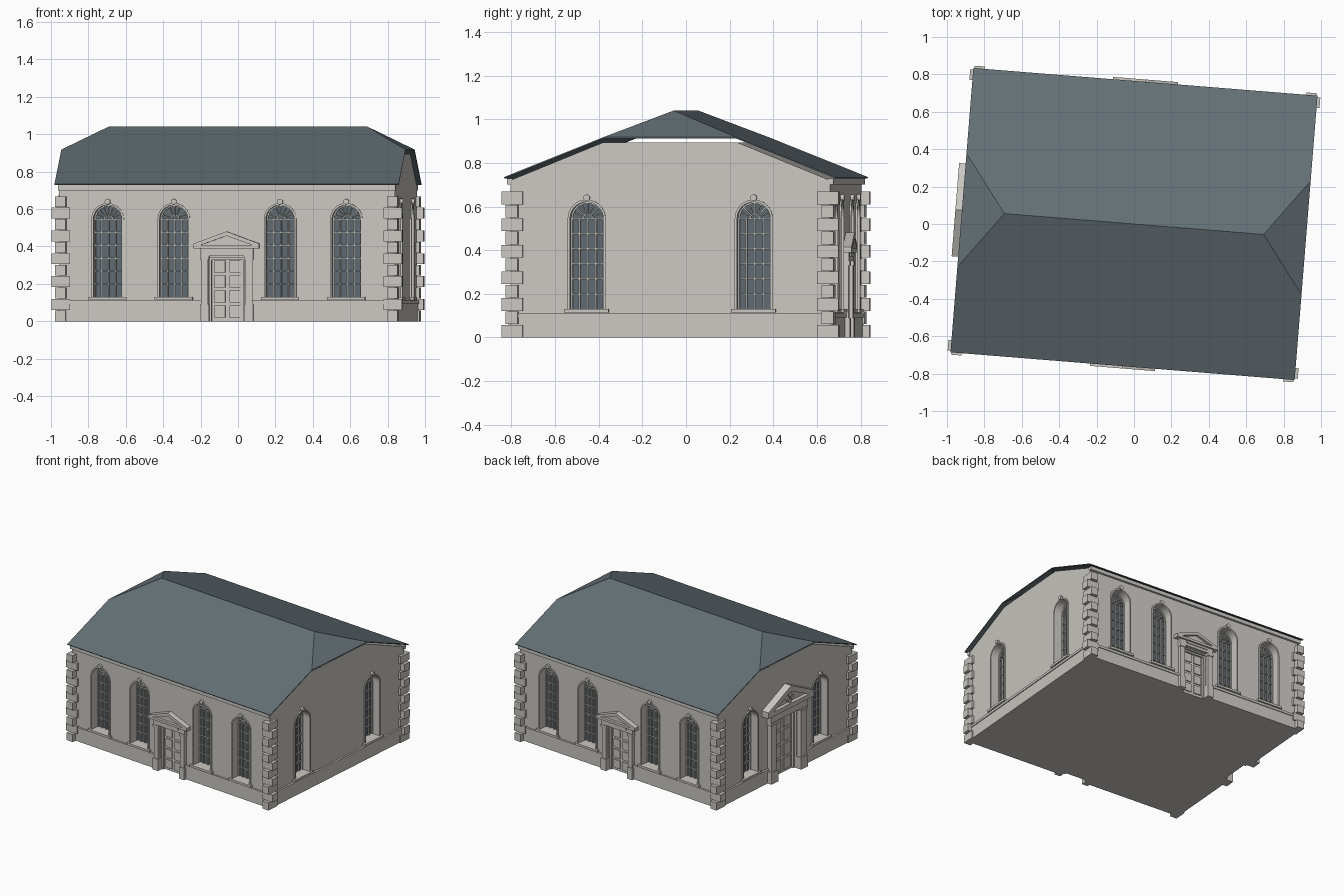
import bpy, bmesh
from math import pi, sin, cos, radians
from mathutils import Matrix, Vector

if "Cube" in bpy.data.objects:
    bpy.data.objects.remove(bpy.data.objects["Cube"])


def material(name, rgb):
    m = bpy.data.materials.new(name)
    m.use_nodes = True
    m.diffuse_color = (*rgb, 1)
    m.node_tree.nodes["Principled BSDF"].inputs["Base Color"].default_value = (*rgb, 1)
    return m


STONE = material("pale_stone", (0.60, 0.58, 0.54))
SLATE = material("blue_grey_slate", (0.127, 0.162, 0.181))
GLASS = material("window_glass", (0.115, 0.145, 0.165))

TURN = Matrix.Rotation(radians(-4.6), 4, "Z")
WX, WY = 0.90, 0.735          # half size of the walls


def frame(angle, dist):
    """Wall frame: x along the wall, -y outwards, origin on the wall face."""
    return TURN @ Matrix.Rotation(radians(angle), 4, "Z") @ Matrix.Translation((0, -dist, 0))


WALLS = {"front": frame(0, WY), "left": frame(90, WX),
         "back": frame(180, WY), "right": frame(270, WX)}


def prism(bm, M, pts, y0, y1):
    """Extrude an (x, z) outline from depth y0 to y1."""
    a = [bm.verts.new(M @ Vector((x, y0, z))) for x, z in pts]
    b = [bm.verts.new(M @ Vector((x, y1, z))) for x, z in pts]
    bm.faces.new(a)
    bm.faces.new(b[::-1])
    for i in range(len(pts)):
        j = (i + 1) % len(pts)
        bm.faces.new((a[j], a[i], b[i], b[j]))


def box(bm, M, x0, x1, y0, y1, z0, z1):
    prism(bm, M, [(x0, z0), (x1, z0), (x1, z1), (x0, z1)], y0, y1)


def bar(bm, M, p, q, w, y0, y1):
    p, q = Vector(p), Vector(q)
    n = (q - p).orthogonal().normalized() * w / 2
    prism(bm, M, [p - n, q - n, q + n, p + n], y0, y1)


def band(bm, M, outer, inner, y0, y1):
    for i in range(len(outer) - 1):
        prism(bm, M, [outer[i], outer[i + 1], inner[i + 1], inner[i]], y0, y1)


def arc(r, zc, n=16):
    return [(r * cos(pi * i / n), zc + r * sin(pi * i / n)) for i in range(n + 1)]


def arch(r, z0, zc):
    return [(r, z0)] + arc(r, zc) + [(-r, z0)]


def finish(name, bm, mat):
    bmesh.ops.recalc_face_normals(bm, faces=bm.faces)
    me = bpy.data.meshes.new(name)
    bm.to_mesh(me)
    bm.free()
    me.materials.append(mat)
    ob = bpy.data.objects.new(name, me)
    bpy.context.scene.collection.objects.link(ob)
    return ob


SILL, SPRING, RAD = 0.13, 0.545, 0.076


def window(name, M):
    # Glass
    bm = bmesh.new()
    prism(bm, M, arch(RAD, SILL, SPRING), 0.066, 0.075)
    finish(name + "_glass", bm, GLASS)
    # Glazing bars with a fan head
    bm = bmesh.new()
    y0, y1 = 0.055, 0.067
    for i in (-1, 0, 1):
        bar(bm, M, (i * RAD / 2, SILL), (i * RAD / 2, SPRING), 0.007, y0, y1)
    for i in range(1, 7):
        z = SILL + (SPRING - SILL) * i / 6
        bar(bm, M, (-RAD, z), (RAD, z), 0.007, y0 + 0.001, y1)
    for i in range(1, 8):
        d = Vector((cos(pi * i / 8), sin(pi * i / 8)))
        c = Vector((0, SPRING))
        bar(bm, M, c + d * 0.02, c + d * RAD, 0.005, y0, y1)
    band(bm, M, arc(0.024, SPRING), arc(0.018, SPRING), y0, y1)
    band(bm, M, arch(RAD, SILL, SPRING), arch(RAD - 0.007, SILL, SPRING), y0, y1)
    finish(name + "_bars", bm, STONE)
    # Architrave, sill and round keystone
    bm = bmesh.new()
    band(bm, M, arch(RAD + 0.011, SILL, SPRING), arch(RAD, SILL, SPRING), -0.008, 0.005)
    box(bm, M, -0.102, 0.102, -0.022, 0.01, SILL - 0.016, SILL + 0.001)
    prism(bm, M, [(x, z + 0.64) for x, z in arc(0.015, 0)[:-1] + [(-x, -z) for x, z in arc(0.015, 0)[:-1]]],
          -0.016, 0.005)
    finish(name + "_surround", bm, STONE)


def door(name, M, w, jamb, top, half, base, apex, out, ornate):
    """w: opening half width, jamb: outer half width, half: pediment half width."""
    # Panelled leaf
    bm = bmesh.new()
    box(bm, M, -w, w, 0.03, 0.045, 0, top)
    rows = 4
    step = (top - 0.02) / rows
    for r in range(rows):
        for s in (-1, 1):
            box(bm, M, *sorted((s * w * 0.12, s * w * 0.75)), 0.022, 0.035,
                0.02 + r * step, 0.02 + (r + 0.8) * step)
    band(bm, M, [(w, 0), (w, top), (-w, top), (-w, 0)],
         [(w * .88, 0), (w * .88, top - .012), (-w * .88, top - .012), (-w * .88, 0)], 0.015, 0.035)
    finish(name + "_leaf", bm, STONE)
    # Pilasters, entablature and pediment
    bm = bmesh.new()
    for s in (-1, 1):
        m = s * (w + jamb) / 2
        h = (jamb - w) / 2
        box(bm, M, m - h * 0.8, m + h * 0.8, -out * 0.6, 0.01, 0, top + 0.01)
        box(bm, M, m - h, m + h, -out * 0.75, 0.01, 0, 0.09)
        box(bm, M, m - h, m + h, -out * 0.75, 0.01, top - 0.01, top + 0.01)
    box(bm, M, -jamb, jamb, -out * 0.65, 0.01, top + 0.01, base)
    t = (apex - base) * 0.2
    box(bm, M, -half, half, -out, 0.01, base, base + t)
    prism(bm, M, [(-half, base + t), (half, base + t), (0, apex - 0.01)], -out * 0.5, 0.01)
    for s in (-1, 1):
        prism(bm, M, [(s * half, base + t), (s * half, base + 1.4 * t), (0, apex),
                      (0, apex - 1.3 * t), (s * half * 0.78, base + t)], -out, 0.01)
    if ornate:
        for i in range(4):
            a = pi * i / 2
            c = Vector((0.024 * cos(a), base + 0.075 + 0.024 * sin(a)))
            prism(bm, M, [(c.x + 0.016 * cos(k * pi / 6), c.y + 0.016 * sin(k * pi / 6))
                          for k in range(12)], -out * 0.85, -out * 0.4)
    else:
        box(bm, M, -jamb * 0.62, jamb * 0.62, -out * 0.65 - 0.006, 0, top + 0.03, base - 0.005)
    finish(name + "_surround", bm, STONE)


DOORS = {"front": (0.095, 0.143, 0.34, 0.175, 0.39, 0.48, 0.04, False),
         "right": (0.125, 0.20, 0.46, 0.25, 0.53, 0.70, 0.058, True)}
DOORS["back"] = DOORS["front"]

# Windows, doors, plinth and the cutter for their openings
cut, plinth = bmesh.new(), bmesh.new()
for side, M in WALLS.items():
    long_wall = side in ("front", "back")
    xs = (-0.64, -0.285, 0.285, 0.64) if long_wall else (-0.384, 0.384)
    for i, x in enumerate(xs):
        W = M @ Matrix.Translation((x, 0, 0))
        prism(cut, W, arch(RAD, SILL, SPRING), -0.05, 0.075)
        window(f"{side}_window_{i + 1}", W)
    end = WX if long_wall else WY
    spans = [(-end, end)]
    if side in DOORS:
        d = DOORS[side]
        door(side + "_door", M, *d)
        box(cut, M, -d[0], d[0], -0.05, 0.045, -0.02, d[2])
        spans = [(-end, -d[0] - 0.01), (d[0] + 0.01, end)]
    for a, b in spans:
        box(plinth, M, a, b, -0.008, 0.01, 0, 0.092)
        box(plinth, M, a, b, -0.014, 0.01, 0.092, 0.11)
finish("plinth", plinth, STONE)

# Walls with clipped gables
bm = bmesh.new()
prism(bm, TURN @ Matrix.Rotation(pi / 2, 4, "Z"),
      [(-WY, 0), (WY, 0), (WY, 0.72), (0.31, 0.893), (-0.31, 0.893), (-WY, 0.72)], -WX, WX)
walls = finish("walls", bm, STONE)
cutter = finish("opening_cutter", cut, STONE)
cutter.hide_render = True
mod = walls.modifiers.new("openings", "BOOLEAN")
mod.operation, mod.solver, mod.object = "DIFFERENCE", "EXACT", cutter
bpy.context.view_layer.update()
mesh = bpy.data.meshes.new_from_object(walls.evaluated_get(bpy.context.evaluated_depsgraph_get()))
walls.modifiers.clear()
walls.data = mesh
bpy.data.objects.remove(cutter)

# Cornice under the eaves
bm = bmesh.new()
for side in ("front", "back"):
    box(bm, WALLS[side], -WX - 0.005, WX + 0.005, -0.016, 0.01, 0.70, 0.728)
finish("eaves_cornice", bm, STONE)

# Corner quoins, turned alternately
bm = bmesh.new()
for sx in (-1, 1):
    for sy in (-1, 1):
        for k in range(11):
            hx, hy = (0.028, 0.049) if k % 2 == 0 else (0.049, 0.028)
            x, y = sx * 0.89, sy * 0.726
            box(bm, TURN, x - hx, x + hx, y - hy, y + hy, k * 0.061, k * 0.061 + 0.058)
finish("corner_quoins", bm, STONE)

# Half-hipped roof shell
bm = bmesh.new()
EX, EY, EZ, RX, RZ, HY = 0.923, 0.7625, 0.735, 0.695, 1.04, 0.305
HZ = RZ - (RZ - EZ) * HY / EY
ridge = {s: bm.verts.new(TURN @ Vector((s * RX, 0, RZ))) for s in (-1, 1)}
hip = {(s, t): bm.verts.new(TURN @ Vector((s * EX, t * HY, HZ))) for s in (-1, 1) for t in (-1, 1)}
eave = {(s, t): bm.verts.new(TURN @ Vector((s * EX, t * EY, EZ))) for s in (-1, 1) for t in (-1, 1)}
for t in (-1, 1):
    slope = [eave[-1, t], eave[1, t], hip[1, t], ridge[1], ridge[-1], hip[-1, t]]
    bm.faces.new(slope if t < 0 else slope[::-1])
for s in (-1, 1):
    end = [hip[s, -1], hip[s, 1], ridge[s]]
    bm.faces.new(end if s > 0 else end[::-1])
roof = finish("roof", bm, SLATE)
solid = roof.modifiers.new("thickness", "SOLIDIFY")
solid.thickness, solid.offset = 0.006, -1
